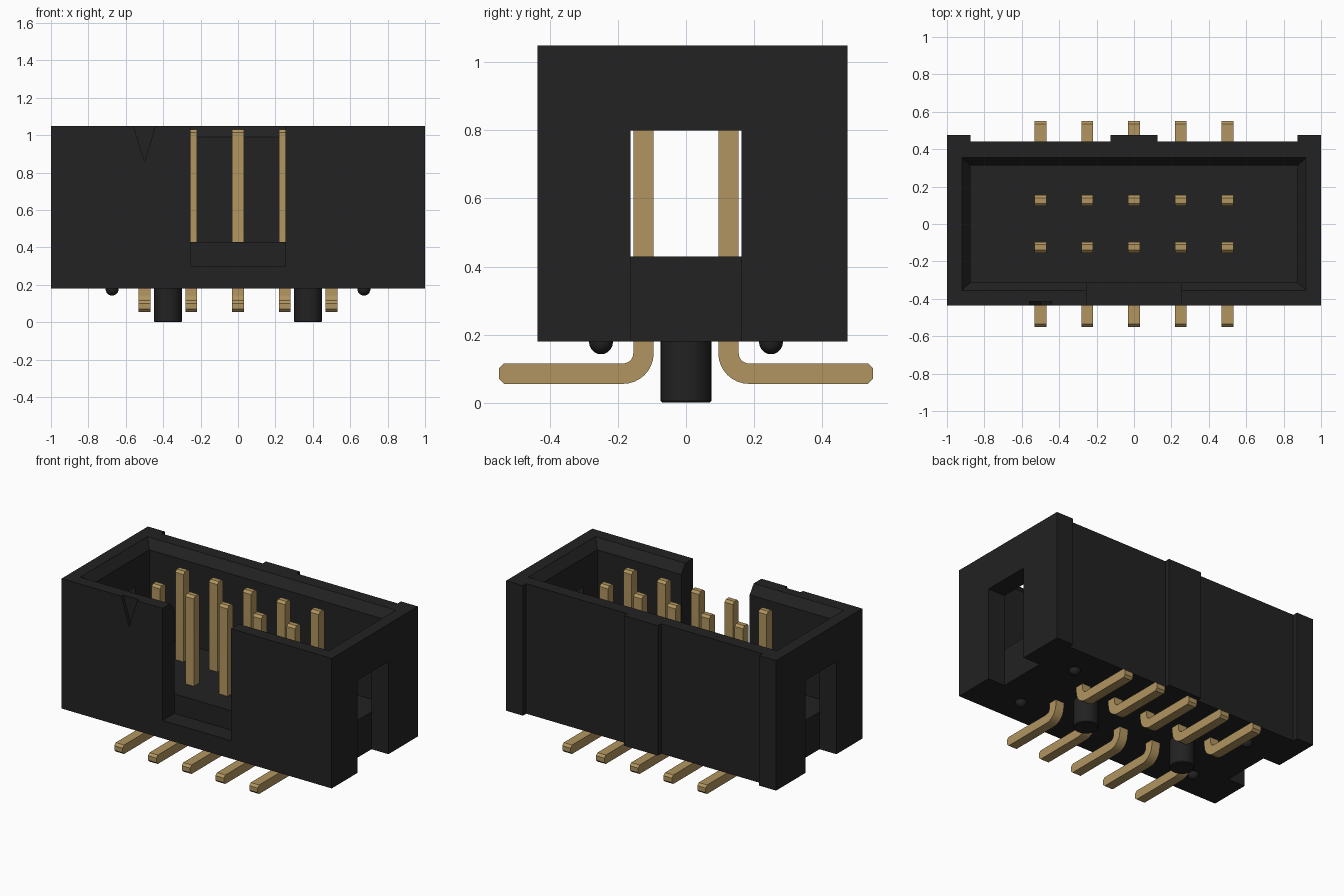
import bpy, bmesh, math
from mathutils import Vector

if "Cube" in bpy.data.objects:
    bpy.data.objects.remove(bpy.data.objects["Cube"])


def material(name, rgb):
    m = bpy.data.materials.new(name)
    m.diffuse_color = (*rgb, 1)
    m.use_nodes = True
    m.node_tree.nodes["Principled BSDF"].inputs["Base Color"].default_value = m.diffuse_color
    return m


BLACK = material("black plastic", (0.016, 0.016, 0.016))
GOLD = material("gold metal", (0.44, 0.30, 0.115))


def loft(name, rings, mat):
    """Closed solid through rings of equal point count."""
    bm = bmesh.new()
    vs = [[bm.verts.new(p) for p in r] for r in rings]
    n = len(vs[0])
    for a, b in zip(vs, vs[1:]):
        for i in range(n):
            j = (i + 1) % n
            bm.faces.new((a[i], a[j], b[j], b[i]))
    bm.faces.new(vs[0][::-1])
    bm.faces.new(vs[-1])
    bmesh.ops.recalc_face_normals(bm, faces=bm.faces)
    me = bpy.data.meshes.new(name)
    bm.to_mesh(me)
    bm.free()
    ob = bpy.data.objects.new(name, me)
    bpy.context.collection.objects.link(ob)
    me.materials.append(mat)
    return ob


def rect(hx, hy, z):
    return [(-hx, -hy, z), (hx, -hy, z), (hx, hy, z), (-hx, hy, z)]


def box(name, lo, hi):
    ring = lambda z: [(lo[0], lo[1], z), (hi[0], lo[1], z), (hi[0], hi[1], z), (lo[0], hi[1], z)]
    return loft(name, [ring(lo[2]), ring(hi[2])], BLACK)


def smooth(ob):
    bpy.ops.object.select_all(action='DESELECT')
    bpy.context.view_layer.objects.active = ob
    ob.select_set(True)
    bpy.ops.object.shade_smooth_by_angle(angle=math.radians(35))


def turned(name, profile, x, y, n=32):
    """Round solid from (radius, z) pairs."""
    rings = [[(x + r * math.cos(2 * math.pi * i / n), y + r * math.sin(2 * math.pi * i / n), z)
              for i in range(n)] for r, z in profile]
    smooth(loft(name, rings, BLACK))


# Shroud: plan outline with three shallow ribs on the back wall
F, B, R = -0.437, 0.44, 0.475
half = [(0.125, R), (0.125, B), (0.875, B), (0.875, R), (1, R)]
plan = [(-1, F), (1, F)] + half[::-1] + [(-x, y) for x, y in half]
housing = loft("housing", [[(x, y, z) for x, y in plan] for z in (0.18, 1.05)], BLACK)

# Cutters: chamfered cavity, key notch, side slots open at the bottom, pin one mark
cutters = [
    loft("cavity_cutter", [rect(0.875, 0.312, 0.43), rect(0.875, 0.312, 0.99),
                           rect(0.92, 0.355, 1.05), rect(0.92, 0.355, 1.2)], BLACK),
    box("notch_cutter", (-0.253, -0.6, 0.30), (0.253, -0.312, 1.3)),
    box("right_slot_cutter", (0.875, -0.163, 0.0), (1.2, 0.163, 0.80)),
    box("left_slot_cutter", (-1.2, -0.163, 0.0), (-0.875, 0.163, 0.80)),
    loft("mark_cutter", [[(-0.5, y, 0.86), (-0.438, y, 1.06), (-0.562, y, 1.06)]
                         for y in (-0.6, -0.415)], BLACK),
]
for c in cutters:
    c.hide_render = True
    mod = housing.modifiers.new(c.name, 'BOOLEAN')
    mod.operation = 'DIFFERENCE'
    mod.solver = 'EXACT'
    mod.object = c
bpy.context.view_layer.update()
baked = bpy.data.meshes.new_from_object(housing.evaluated_get(bpy.context.evaluated_depsgraph_get()))
housing.modifiers.clear()
housing.data = baked
for c in cutters:
    bpy.data.objects.remove(c)

# Locating pegs and small stand-off bumps underneath
for i, x in enumerate((-0.375, 0.375)):
    turned(f"locating_peg_{i}", [(0.07, 0), (0.075, 0.005), (0.075, 0.19)], x, 0)
for x in (-0.673, 0.673):
    for y in (-0.25, 0.25):
        dome = [(0.035 * math.sin(a), 0.177 - 0.035 * math.cos(a))
                for a in (math.radians(d) for d in (15, 35, 55, 75, 90))]
        turned("standoff_bump", dome + [(0.035, 0.19)], x, y, 24)


# Bent pins: side profile with chamfered tips and a rounded elbow
def arc(r, a0, a1, n=8):
    ts = [math.radians(a0 + (a1 - a0) * i / n) for i in range(n + 1)]
    return [(0.185 + r * math.cos(t), 0.145 + r * math.sin(t)) for t in ts]


c = 0.015
side = ([(0.095 + c, 1.03), (0.095, 1.03 - c)] + arc(0.09, 180, 270)
        + [(0.55 - c, 0.055), (0.55, 0.055 + c), (0.55, 0.115 - c), (0.55 - c, 0.115)]
        + arc(0.03, 270, 180) + [(0.155, 1.03 - c), (0.155 - c, 1.03)])
for row, s in (("back", 1), ("front", -1)):
    for k in range(5):
        x = (k - 2) * 0.25
        pin = loft(f"{row}_pin_{k}", [[(x + d, s * y, z) for y, z in side] for d in (-0.031, 0.031)], GOLD)
        smooth(pin)
